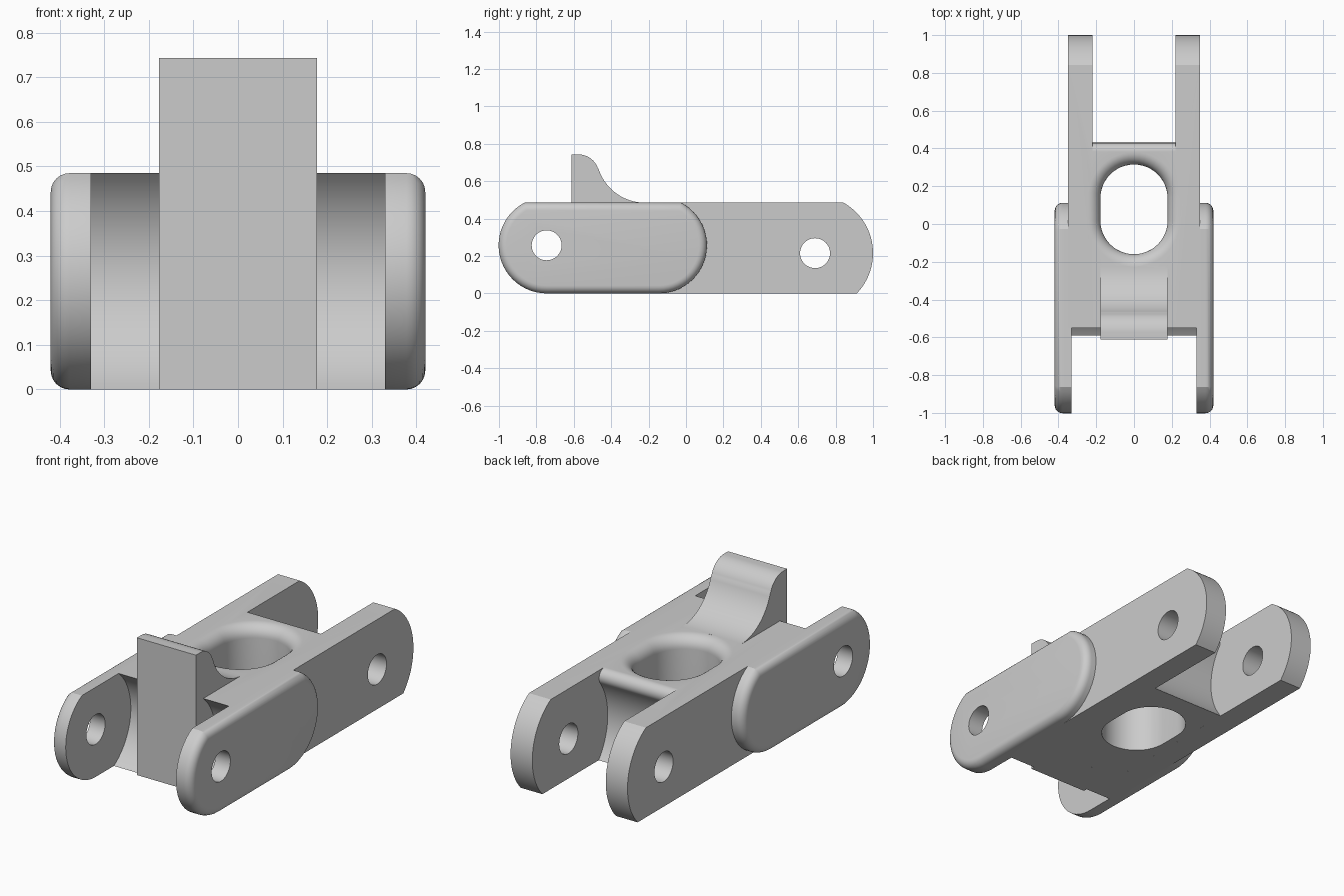
import bpy, bmesh
from math import sin, cos, pi, radians, degrees, asin

cube = bpy.data.objects.get("Cube")
if cube:
    bpy.data.objects.remove(cube, do_unlink=True)

grey = bpy.data.materials.new("plain_grey")
grey.use_nodes = True
grey.diffuse_color = (0.6, 0.6, 0.6, 1)
grey.node_tree.nodes["Principled BSDF"].inputs["Base Color"].default_value = (0.6, 0.6, 0.6, 1)

TOP = 0.485
FRONT_PIN = (-0.745, 0.257)
REAR_PIN = (0.69, 0.215)
PIN_R = 0.08


def arc(centre, r, start, end, n=24):
    """Points (y, z) along an arc, angles in degrees."""
    angles = [radians(start + (end - start) * i / n) for i in range(n + 1)]
    return [(centre[0] + r * cos(a), centre[1] + r * sin(a)) for a in angles]


def finish(name, bm):
    bmesh.ops.recalc_face_normals(bm, faces=bm.faces)
    mesh = bpy.data.meshes.new(name)
    bm.to_mesh(mesh)
    bm.free()
    mesh.materials.append(grey)
    obj = bpy.data.objects.new(name, mesh)
    bpy.context.collection.objects.link(obj)
    return obj


def prism(name, profile, xa, xb, bevel=0):
    """Extrude a (y, z) profile from xa to xb; bevel rounds the rim at xb."""
    bm = bmesh.new()
    near = [bm.verts.new((xa, y, z)) for y, z in profile]
    far = [bm.verts.new((xb, y, z)) for y, z in profile]
    n = len(profile)
    bm.faces.new(near)
    cap = bm.faces.new(far)
    for i in range(n):
        j = (i + 1) % n
        bm.faces.new((near[i], near[j], far[j], far[i]))
    if bevel:
        bmesh.ops.recalc_face_normals(bm, faces=bm.faces)
        bmesh.ops.bevel(bm, geom=list(cap.edges), offset=bevel, segments=6,
                        profile=0.5, affect='EDGES')
    return finish(name, bm)


def loft(name, rings):
    bm = bmesh.new()
    loops = [[bm.verts.new(p) for p in ring] for ring in rings]
    n = len(loops[0])
    for a, b in zip(loops, loops[1:]):
        for i in range(n):
            j = (i + 1) % n
            bm.faces.new((a[i], a[j], b[j], b[i]))
    bm.faces.new(loops[0])
    bm.faces.new(loops[-1])
    return finish(name, bm)


def combine(obj, other, operation):
    mod = obj.modifiers.new("combine", 'BOOLEAN')
    mod.operation = operation
    mod.solver = 'EXACT'
    mod.object = other
    bpy.context.view_layer.objects.active = obj
    bpy.ops.object.modifier_apply(modifier=mod.name)
    bpy.data.objects.remove(other, do_unlink=True)


def pin_hole(obj, centre):
    combine(obj, prism("pin_cutter", arc(centre, PIN_R, 0, 352.5, 47), -0.6, 0.6), 'DIFFERENCE')


# Central block: hollowed front, rounded lip and hollow at the rear
HOLLOW_R = 0.30
low = -degrees(asin(FRONT_PIN[1] / HOLLOW_R))
high = degrees(asin((TOP - FRONT_PIN[1]) / HOLLOW_R))
front_hollow = arc(FRONT_PIN, HOLLOW_R, low, high)
rear_hollow = (arc((0.384, 0.44), 0.045, 90, -36.3, 14)
               + arc(REAR_PIN, 0.335, 143.7, 219.9)[1:])
body = prism("link_body", front_hollow + rear_hollow, -0.22, 0.22)

# Rear arms with rounded tips
TIP_R = 0.31
low = -degrees(asin(REAR_PIN[1] / TIP_R))
high = degrees(asin((TOP - REAR_PIN[1]) / TIP_R))
arm_profile = front_hollow + arc(REAR_PIN, TIP_R, low, high)[::-1]
for s in (-1, 1):
    combine(body, prism("rear_arm", arm_profile, s * 0.22, s * 0.35), 'UNION')

# Upright tab with a swept back
tab_profile = ([(-0.612, 0), (-0.612, 0.743)]
               + arc((-0.575, 0.633), 0.11, 90, 20, 12)
               + arc((-0.22, 0.745), 0.26, 198, 270, 20)
               + [(-0.22, 0.4), (-0.4, 0.3), (-0.4, 0)])
combine(body, prism("tab", tab_profile, -0.177, 0.177), 'UNION')

# Oval well with a rounded upper rim
RIM = 0.065


def oval(offset, z, n=24):
    r = 0.178 + offset
    half = [pi * i / n for i in range(n + 1)]
    return ([(r * cos(a), 0.137 + r * sin(a), z) for a in half]
            + [(-r * cos(a), 0.018 - r * sin(a), z) for a in half])


rings = [oval(0, -0.1)]
for i in range(9):
    a = pi / 2 * i / 8
    rings.append(oval(RIM * (1 - cos(a)), TOP - RIM + RIM * sin(a)))
rings.append(oval(RIM, TOP + 0.05))
combine(body, loft("well_cutter", rings), 'DIFFERENCE')
pin_hole(body, REAR_PIN)

# Front cheeks: long rounded plates with soft outer rims
R = FRONT_PIN[1]
cut = degrees(asin((TOP - R) / R))
cheek_profile = (arc((-0.145, R), R, -90, cut)
                 + arc(FRONT_PIN, R, 180 - cut, 270))
parts = [body]
for s, side in ((1, "left"), (-1, "right")):
    cheek = prism(side + "_front_cheek", cheek_profile, s * 0.33, s * 0.42, bevel=0.042)
    pin_hole(cheek, FRONT_PIN)
    parts.append(cheek)

# Smooth curves, sharp edges
bpy.ops.object.select_all(action='DESELECT')
for obj in parts:
    obj.select_set(True)
bpy.context.view_layer.objects.active = body
bpy.ops.object.shade_smooth_by_angle(angle=radians(25))
